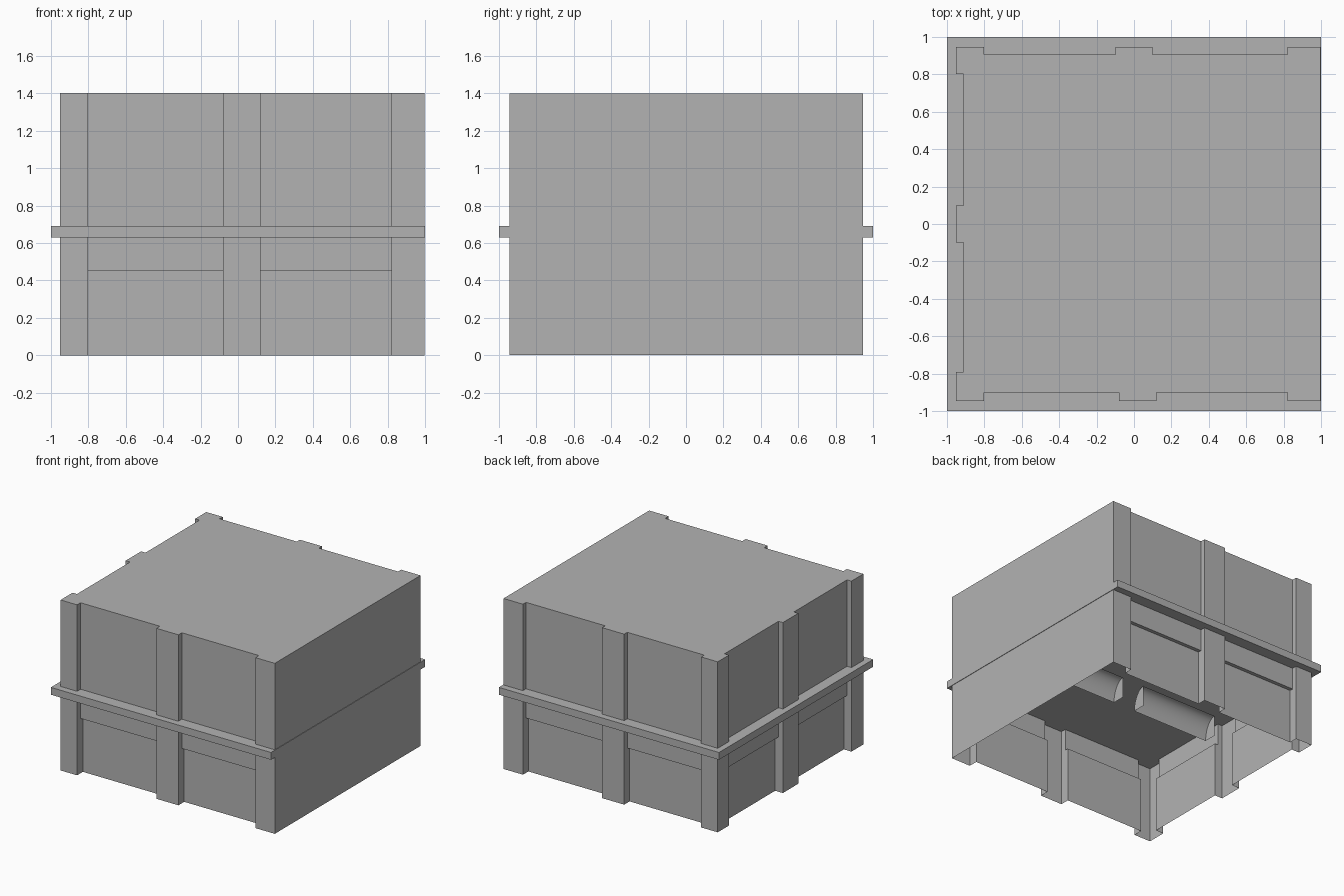
import bpy, bmesh, math

cube = bpy.data.objects.get("Cube")
if cube:
    bpy.data.objects.remove(cube, do_unlink=True)

GREY = (0.45, 0.45, 0.45, 1.0)
mat = bpy.data.materials.new("plain grey")
mat.use_nodes = True
mat.diffuse_color = GREY
mat.node_tree.nodes["Principled BSDF"].inputs["Base Color"].default_value = GREY

EAST, WEST, SIDE = 0.996, -0.95, 0.945   # outer wall planes
LEDGE, FLOOR, SLAB_TOP, ROOF = 0.45, 0.63, 0.69, 1.40


def finish(name, bm):
    mesh = bpy.data.meshes.new(name)
    bm.to_mesh(mesh)
    bm.free()
    mesh.materials.append(mat)
    obj = bpy.data.objects.new(name, mesh)
    bpy.context.collection.objects.link(obj)
    return obj


def outline(inset=0.0):
    """Plan of the walls: pillars with bays set back between them."""
    pts = [(WEST, -SIDE)]
    y = -0.90 + inset
    for a, b in ((-0.80, -0.08), (0.12, 0.82)):          # front bays
        pts += [(a, -SIDE), (a, y), (b, y), (b, -SIDE)]
    pts += [(EAST, -SIDE), (EAST, SIDE)]                 # plain party wall
    y = 0.905 - inset
    for a, b in ((0.82, 0.10), (-0.10, -0.80)):          # back bays
        pts += [(a, SIDE), (a, y), (b, y), (b, SIDE)]
    pts.append((WEST, SIDE))
    x = -0.91 + inset
    for a, b in ((0.80, 0.10), (-0.10, -0.79)):          # right-hand bays
        pts += [(WEST, a), (x, a), (x, b), (WEST, b)]
    return pts


def storey(name, levels, capped):
    """Skin a stack of (plan, height) levels into a wall shell."""
    bm = bmesh.new()
    rings = [[bm.verts.new((x, y, z)) for x, y in plan] for plan, z in levels]
    for low, high in zip(rings, rings[1:]):
        for i in range(len(low)):
            j = (i + 1) % len(low)
            bm.faces.new((low[i], low[j], high[j], high[i]))
    if capped:
        bm.faces.new(rings[-1])
    flat = [f for f in bm.faces if f.calc_area() < 1e-6]
    bmesh.ops.delete(bm, geom=flat, context='FACES')
    return finish(name, bm)


# Walls: the lower bays step back under a lintel, the upper ones are plain
wall, door = outline(), outline(0.03)
storey("lower_walls", [(door, 0), (door, LEDGE), (wall, LEDGE), (wall, FLOOR)], False)
storey("upper_walls", [(wall, SLAB_TOP), (wall, ROOF)], True)

# Projecting slab between the storeys
bm = bmesh.new()
bmesh.ops.create_cube(bm, size=1)
bmesh.ops.scale(bm, vec=(2, 2, SLAB_TOP - FLOOR), verts=bm.verts)
bmesh.ops.translate(bm, vec=(0, 0, (SLAB_TOP + FLOOR) / 2), verts=bm.verts)
finish("floor_slab", bm)


def hood(name, x0, x1, steps=10):
    """Quarter-round hood under the slab, open below and to the back."""
    bm = bmesh.new()
    arc = []
    for k in range(steps + 1):
        t = math.pi / 2 * k / steps
        arc.append((-0.01 - 0.105 * math.cos(t), LEDGE + 0.17 * math.sin(t)))
    ends = [[bm.verts.new((x, y, z)) for y, z in arc] for x in (x0, x1)]
    for k in range(steps):
        bm.faces.new((ends[0][k], ends[0][k + 1], ends[1][k + 1], ends[1][k]))
    for x, row in zip((x0, x1), ends):
        bm.faces.new(row + [bm.verts.new((x, -0.01, LEDGE))])
    obj = finish(name, bm)
    bpy.ops.object.select_all(action='DESELECT')
    obj.select_set(True)
    bpy.context.view_layer.objects.active = obj
    bpy.ops.object.shade_smooth_by_angle(angle=math.radians(35))


# Pair of hoods inside the lower storey
hood("left_hood", 0.10, 0.81)
hood("right_hood", -0.80, -0.10)
